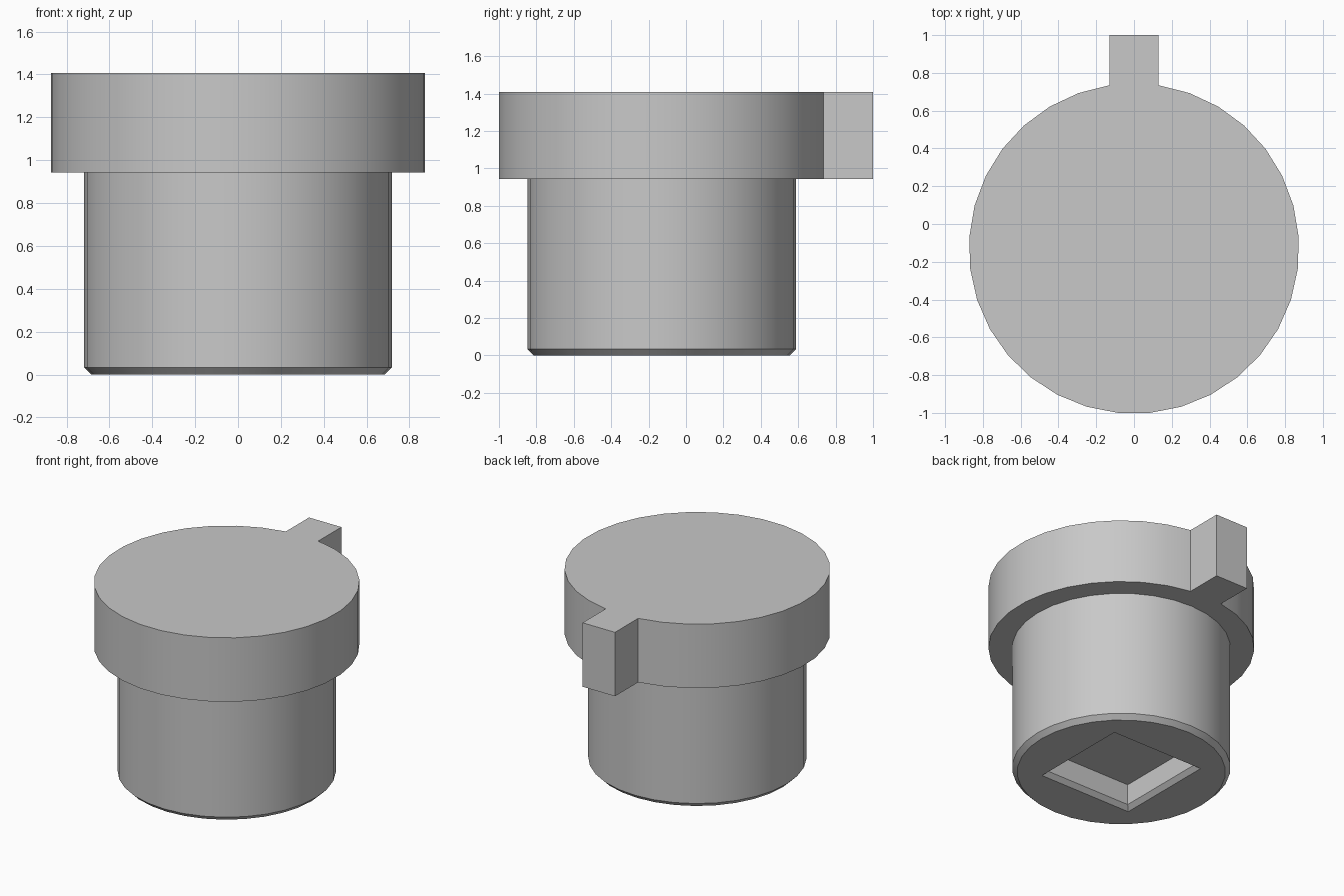
import bpy
import bmesh
from math import sin, cos, asin, pi

cube = bpy.data.objects.get("Cube")
if cube:
    bpy.data.objects.remove(cube, do_unlink=True)

CENTRE_Y = -0.13
FLANGE_R, FLANGE_BOTTOM, TOP = 0.874, 0.943, 1.407
BODY_R, CHAMFER = 0.718, 0.033
KEY_HALF, KEY_END = 0.13, 1.0
SOCKET_HALF, SOCKET_CHAMFER, SOCKET_DEPTH = 0.37, 0.03, 0.18

grey = bpy.data.materials.new("plain grey")
grey.use_nodes = True
grey.diffuse_color = (0.58, 0.58, 0.58, 1)
grey.node_tree.nodes["Principled BSDF"].inputs["Base Color"].default_value = grey.diffuse_color


def circle(radius, count=32):
    return [(radius * cos(2 * pi * i / count), CENTRE_Y + radius * sin(2 * pi * i / count))
            for i in range(count)]


def square(half):
    return [(sx * half, CENTRE_Y + sy * half)
            for sx, sy in ((-1, -1), (1, -1), (1, 1), (-1, 1))]


def stack(bm, layers):
    """Join outlines at rising heights with side walls; return the rings."""
    rings = [[bm.verts.new((x, y, z)) for x, y in outline] for outline, z in layers]
    for low, high in zip(rings, rings[1:]):
        n = len(low)
        for i in range(n):
            j = (i + 1) % n
            bm.faces.new((low[i], low[j], high[j], high[i]))
    return rings


def ring_edges(bm, ring):
    return [bm.edges.get((a, b)) for a, b in zip(ring, ring[1:] + ring[:1])]


def finish(bm, name):
    bmesh.ops.recalc_face_normals(bm, faces=bm.faces)
    mesh = bpy.data.meshes.new(name)
    bm.to_mesh(mesh)
    bm.free()
    mesh.materials.append(grey)
    obj = bpy.data.objects.new(name, mesh)
    bpy.context.collection.objects.link(obj)
    bpy.ops.object.select_all(action="DESELECT")
    obj.select_set(True)
    bpy.context.view_layer.objects.active = obj
    bpy.ops.object.shade_smooth_by_angle(angle=pi / 6)


# Flange: round head whose outline runs out into a square key at the back
start = asin(KEY_HALF / FLANGE_R)
steps = 31
outline = [(-KEY_HALF, KEY_END), (KEY_HALF, KEY_END)]
for i in range(steps + 1):
    a = start + (2 * pi - 2 * start) * i / steps
    outline.append((FLANGE_R * sin(a), CENTRE_Y + FLANGE_R * cos(a)))
bm = bmesh.new()
bottom, top = stack(bm, [(outline, FLANGE_BOTTOM), (outline, TOP)])
bm.faces.new(bottom)
bm.faces.new(top)
finish(bm, "keyed_flange")

# Body: chamfered cylinder with a chamfered square socket underneath
bm = bmesh.new()
body = stack(bm, [(circle(BODY_R - CHAMFER), 0), (circle(BODY_R), CHAMFER),
                  (circle(BODY_R), FLANGE_BOTTOM + 0.02)])
bm.faces.new(body[-1])
inner = square(SOCKET_HALF - SOCKET_CHAMFER)
socket = stack(bm, [(square(SOCKET_HALF), 0), (inner, SOCKET_CHAMFER), (inner, SOCKET_DEPTH)])
bm.faces.new(socket[-1])
bmesh.ops.triangle_fill(bm, use_beauty=True, normal=(0, 0, -1),
                        edges=ring_edges(bm, body[0]) + ring_edges(bm, socket[0]))
finish(bm, "socketed_body")
